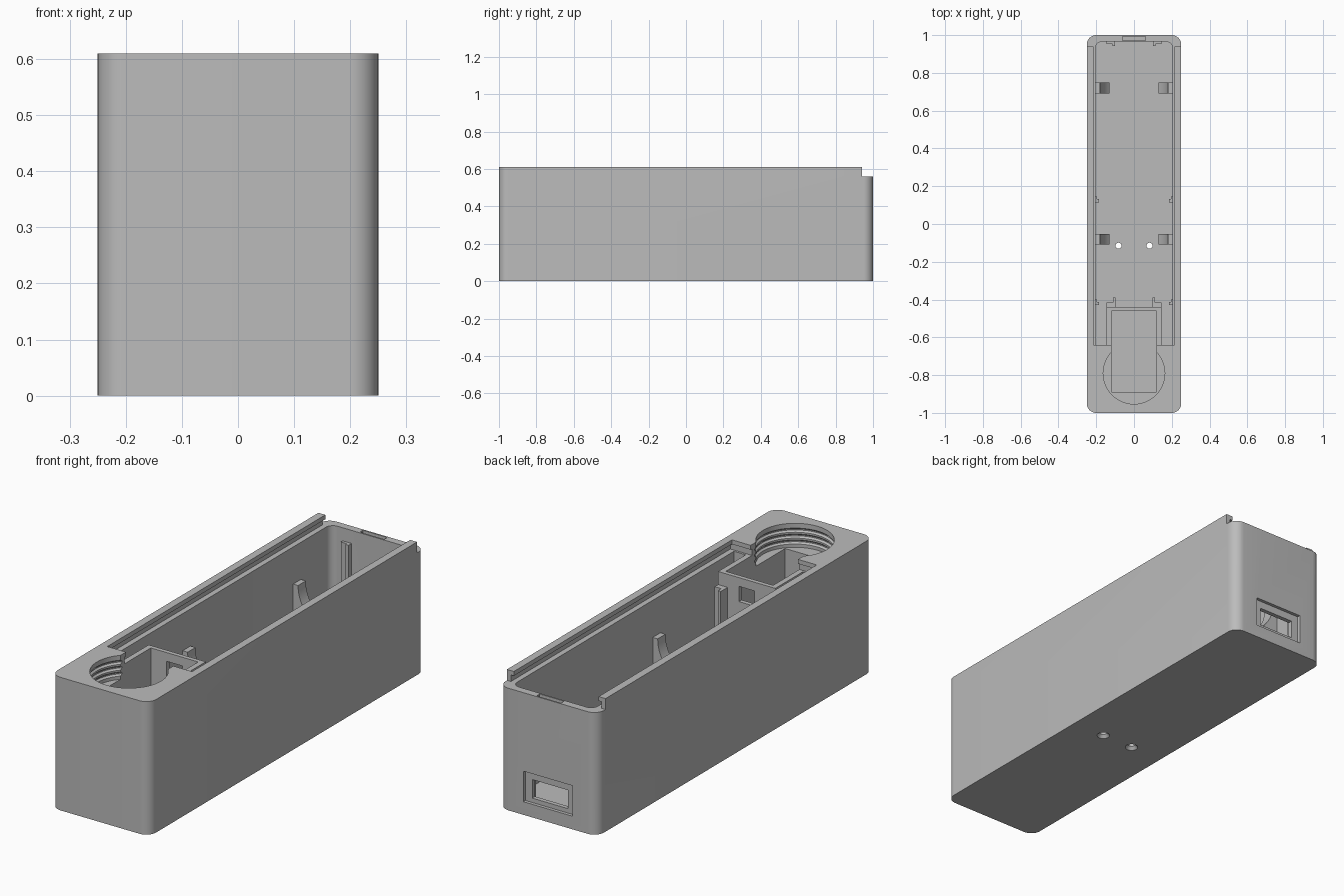
import bpy, bmesh, math

if "Cube" in bpy.data.objects:
    bpy.data.objects.remove(bpy.data.objects["Cube"], do_unlink=True)

grey = bpy.data.materials.new("plain grey")
grey.use_nodes = True
grey.diffuse_color = (0.5, 0.5, 0.5, 1)
grey.node_tree.nodes["Principled BSDF"].inputs["Base Color"].default_value = (0.5, 0.5, 0.5, 1)


def finish(name, bm):
    bmesh.ops.recalc_face_normals(bm, faces=bm.faces)
    mesh = bpy.data.meshes.new(name)
    bm.to_mesh(mesh)
    bm.free()
    mesh.materials.append(grey)
    obj = bpy.data.objects.new(name, mesh)
    bpy.context.collection.objects.link(obj)
    return obj


def box(name, xs, ys, zs, radius=0, rounded=lambda p: True):
    """Box from ranges, with chosen upright edges rounded."""
    bm = bmesh.new()
    bmesh.ops.create_cube(bm, size=1)
    for v in bm.verts:
        for i, (lo, hi) in enumerate((xs, ys, zs)):
            v.co[i] = lo if v.co[i] < 0 else hi
    if radius:
        edges = [e for e in bm.edges
                 if abs(e.verts[0].co.z - e.verts[1].co.z) > 1e-4 and rounded(e.verts[0].co)]
        bmesh.ops.bevel(bm, geom=edges, offset=radius, segments=10, profile=0.5, affect='EDGES')
    return finish(name, bm)


def extrude(name, points, ys):
    """Prism of an x-z outline along y."""
    bm = bmesh.new()
    face = bm.faces.new([bm.verts.new((x, ys[0], z)) for x, z in points])
    new = bmesh.ops.extrude_face_region(bm, geom=[face])["geom"]
    moved = [g for g in new if isinstance(g, bmesh.types.BMVert)]
    bmesh.ops.translate(bm, verts=moved, vec=(0, ys[1] - ys[0], 0))
    return finish(name, bm)


def lathe(name, profile, centre, sides):
    """Closed turned solid from (radius, z) pairs."""
    bm = bmesh.new()
    rings = [[bm.verts.new((centre[0] + r * math.cos(math.tau * k / sides),
                            centre[1] + r * math.sin(math.tau * k / sides), z))
              for k in range(sides)] for r, z in profile]
    for a, b in zip(rings, rings[1:]):
        for k in range(sides):
            n = (k + 1) % sides
            bm.faces.new((a[k], a[n], b[n], b[k]))
    bm.faces.new(rings[0])
    bm.faces.new(rings[-1])
    return finish(name, bm)


def carve(target, cutter):
    cutter.hide_render = True
    mod = target.modifiers.new("carve", 'BOOLEAN')
    mod.operation, mod.solver, mod.object = 'DIFFERENCE', 'EXACT', cutter
    bpy.context.view_layer.objects.active = target
    bpy.ops.object.modifier_apply(modifier=mod.name)
    bpy.data.objects.remove(cutter, do_unlink=True)


FLOOR, SHELF, TOP = 0.04, 0.56, 0.61

# Outer case
case = box("case", (-.25, .25), (-1, 1), (0, TOP), 0.05)

# Main compartment, and the gaps beside the front shaft
carve(case, box("compartment", (-.205, .205), (-.44, .965), (FLOOR, .8), 0.035, lambda p: p.y > 0))
for s in (-1, 1):
    carve(case, box("side_gap", sorted((s * .145, s * .205)), (-.64, -.43), (FLOOR, .8)))

# Sliding lid opening, its grooves and the lowered back rim
carve(case, box("lid_opening", (-.215, .215), (-.64, 1.1), (SHELF, .8)))
carve(case, box("lid_groove", (-.23, .23), (-.65, 1.1), (SHELF, .59)))
carve(case, box("back_rim_cut", (-.4, .4), (.94, 1.1), (SHELF, .8)))
carve(case, box("latch_notch", (-.062, .062), (.972, .993), (.54, .8)))

# Threaded round socket with the square shaft below it
socket = [(.163, .50)]
for z in (.515, .542, .569):
    socket += [(.163, z), (.171, z + .007), (.171, z + .012), (.163, z + .019)]
socket += [(.163, .8)]
carve(case, lathe("socket", socket, (0, -.79), 64))
carve(case, box("shaft", (-.12, .12), (-.89, -.46), (FLOOR, .8)))
carve(case, box("shaft_window", (-.04, .04), (-.48, -.42), (.45, .52)))

# Connector port in the back wall
carve(case, box("port_recess", (-.125, .125), (.985, 1.1), (.06, .2)))
carve(case, box("port_slot", (-.09, .09), (.9, 1.1), (.08, .165)))

# Countersunk holes in the floor
for s in (-1, 1):
    carve(case, lathe("screw_hole", [(.03, -.01), (.028, 0), (.016, .014), (.016, .1)],
                      (s * .082, -.115), 24))

parts = [case]
# Curved cradle brackets on the side walls
arc = [(.18 * math.cos(a), .39 - .18 * math.sin(a))
       for a in (math.radians(4.4 * k) for k in range(11))]
for s, side in ((1, "left"), (-1, "right")):
    outline = [(.208, .39)] + arc + [(arc[-1][0], FLOOR - .005), (.208, FLOOR - .005)]
    for y, end in ((.72, "back"), (-.08, "front")):
        parts.append(extrude(f"{side}_{end}_cradle", [(s * x, z) for x, z in outline],
                             (y - .028, y + .028)))

    # Tall L-shaped guide posts, and short posts on the side walls
    def post(name, xs, ys, top):
        parts.append(box(f"{side}_{name}", sorted(s * x for x in xs), ys, (FLOOR - .005, top)))
    post("back_guide", (.1, .145), (.952, .968), .5)
    post("back_guide_lip", (.1, .115), (.942, .952), .5)
    post("front_guide", (.112, .145), (-.442, -.415), .5)
    post("front_guide_lip", (.097, .112), (-.442, -.39), .5)
    for y, end in ((.13, "middle"), (-.415, "front")):
        post(end + "_short_post", (.185, .208), (y - .015, y + .003), .25)
        post(end + "_short_post_lip", (.195, .208), (y + .003, y + .015), .25)

# Smooth the rounded surfaces, keeping edges sharp
bpy.ops.object.select_all(action='DESELECT')
for obj in parts:
    obj.select_set(True)
bpy.context.view_layer.objects.active = case
bpy.ops.object.shade_smooth_by_angle(angle=math.radians(30))
